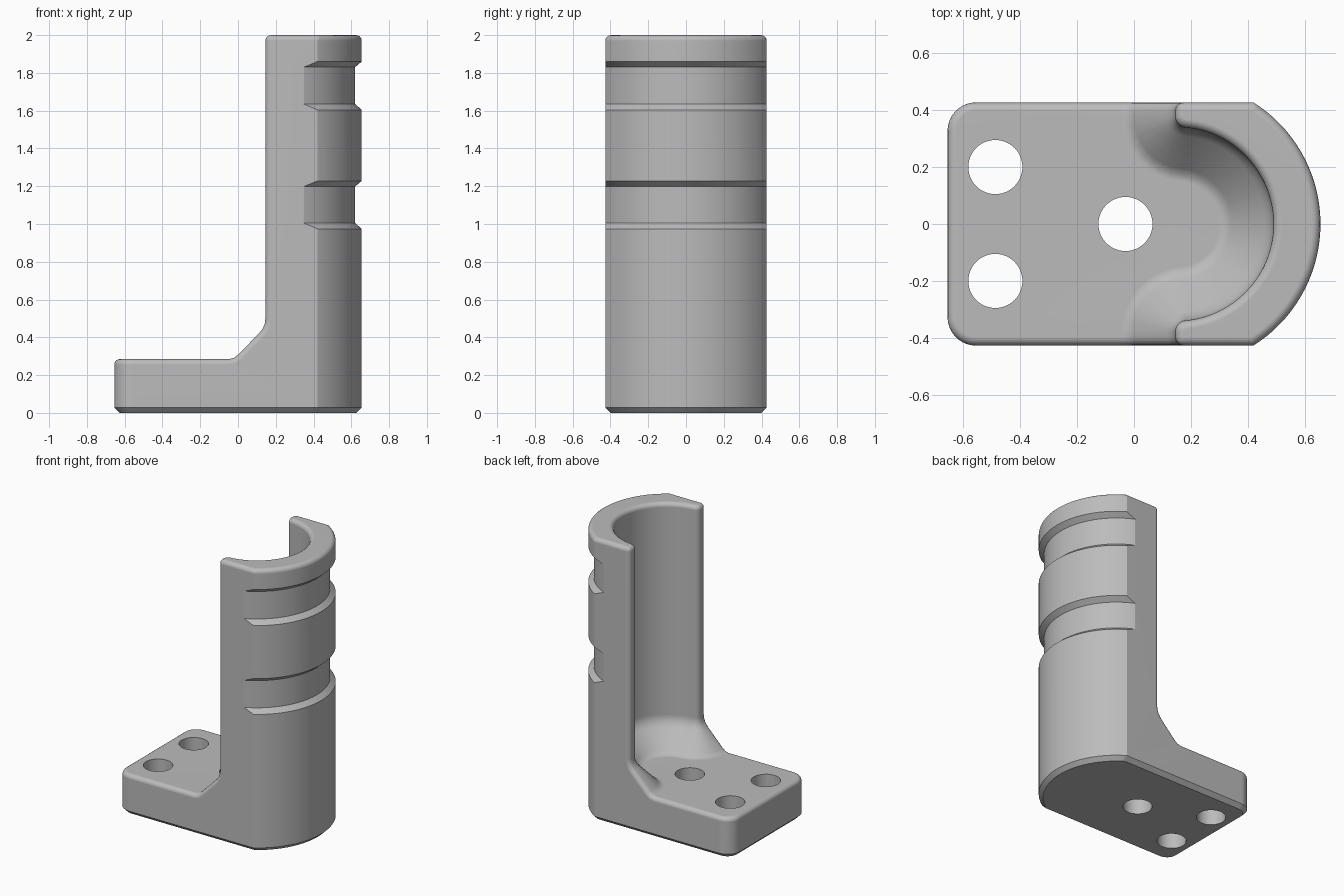
import bpy, bmesh
from math import sin, cos, atan2, sqrt, pi, radians

if "Cube" in bpy.data.objects:
    bpy.data.objects.remove(bpy.data.objects["Cube"])

CX = 0.15            # shared axis of the bore and the rounded back
HALF_Y, LEFT, ROUND_R = 0.427, -0.655, 0.505
BORE_R, END_X, CORNER = 0.34, 0.145, 0.04
FLOOR, TOP = 0.285, 2.0

grey = bpy.data.materials.new("plain grey")
grey.use_nodes = True
colour = (0.5, 0.5, 0.5, 1)
grey.diffuse_color = colour
grey.node_tree.nodes["Principled BSDF"].inputs["Base Color"].default_value = colour


def arc(cx, cy, r, a0, a1, n):
    return [(cx + r * cos(a0 + (a1 - a0) * i / n),
             cy + r * sin(a0 + (a1 - a0) * i / n)) for i in range(n + 1)]


def loft(name, rings, closed=False):
    """Skin equal-length rings of 3D points; cap the ends or join them."""
    bm = bmesh.new()
    rows = [[bm.verts.new(p) for p in ring] for ring in rings]
    n = len(rows[0])
    pairs = list(zip(rows, rows[1:]))
    if closed:
        pairs.append((rows[-1], rows[0]))
    else:
        bm.faces.new(rows[0])
        bm.faces.new(rows[-1])
    for a, b in pairs:
        for i in range(n):
            j = (i + 1) % n
            bm.faces.new((a[i], a[j], b[j], b[i]))
    bmesh.ops.recalc_face_normals(bm, faces=bm.faces)
    mesh = bpy.data.meshes.new(name)
    bm.to_mesh(mesh)
    bm.free()
    obj = bpy.data.objects.new(name, mesh)
    bpy.context.collection.objects.link(obj)
    mesh.materials.append(grey)
    return obj


def mirrored(half):
    return half + [(x, -y) for x, y in reversed(half)]


def outline(inset, z):
    """Footprint: rounded corners on one end, a broad arc on the other."""
    r, y = ROUND_R - inset, HALF_Y - inset
    a = atan2(y, sqrt(r * r - y * y))
    half = arc(CX, 0, r, 0.012, a, 24)
    half += arc(LEFT + 0.1, HALF_Y - 0.1, 0.1 - inset, pi / 2, pi, 10)
    return [(px, py, z) for px, py in mirrored(half)]


def hollow(d, z):
    """Space in front of and inside the wall, shrunk by d near the floor."""
    reach = BORE_R + CORNER
    ex = END_X + CORNER
    ey = sqrt(reach ** 2 - (ex - CX) ** 2)
    a = atan2(ey, ex - CX)
    half = arc(CX, 0, BORE_R - d, 0.02, a, 28)
    half += arc(ex, ey, CORNER + d, a - pi, -pi, 8)[1:]
    half += [(END_X - d, 1), (-1, 1)]
    return [(px, py, z) for px, py in mirrored(half)]


def groove(name, low, high):
    """Ring cutter with sloping sides."""
    profile = [(0.47, low + 0.03), (0.53, low - 0.022),
               (0.53, high + 0.022), (0.47, high - 0.03)]
    n = 128
    return loft(name, [[(CX + r * cos(2 * pi * i / n), r * sin(2 * pi * i / n), z)
                        for r, z in profile] for i in range(n)], closed=True)


def drill(name, x, y):
    return loft(name, [[(px, py, z) for px, py in arc(x, y, 0.095, 0, 2 * pi, 48)[:-1]]
                       for z in (-0.2, FLOOR + 0.3)])


# Solid block with a chamfered foot
bracket = loft("half_round_bracket",
               [outline(0.028, 0), outline(0, 0.028), outline(0, TOP)])

# Hollow with a blended ramp at the floor
ramp = [(0.19, FLOOR), (0.165, 0.292), (0.145, 0.308), (0.03, 0.425),
        (0.012, 0.45), (0.003, 0.475), (0, 0.5), (0, 2.4)]
hollow_cutter = loft("hollow_cutter", [hollow(d, z) for d, z in ramp])

cutters = [groove("lower_groove_cutter", 0.975, 1.228),
           groove("upper_groove_cutter", 1.605, 1.86)]
for label, x, y in (("left", -0.487, 0.2), ("right", -0.487, -0.2), ("centre", -0.03, 0)):
    cutters.append(drill(label + "_hole_cutter", x, y))


def cut(cutter):
    mod = bracket.modifiers.new(cutter.name, 'BOOLEAN')
    mod.operation = 'DIFFERENCE'
    mod.solver = 'EXACT'
    mod.object = cutter
    cutter.hide_render = True


# Round the exposed edges before cutting the crisp grooves and holes
cut(hollow_cutter)
bevel = bracket.modifiers.new("rounded_edges", 'BEVEL')
bevel.width = 0.03
bevel.segments = 4
bevel.limit_method = 'ANGLE'
bevel.angle_limit = radians(50)
bevel.use_clamp_overlap = False
for c in cutters:
    cut(c)

# Bake the cuts, then remove the cutters
graph = bpy.context.evaluated_depsgraph_get()
baked = bpy.data.meshes.new_from_object(bracket.evaluated_get(graph))
bracket.modifiers.clear()
bracket.data = baked
for c in [hollow_cutter] + cutters:
    bpy.data.objects.remove(c)

# Smooth shading with crisp creases
bpy.ops.object.select_all(action='DESELECT')
bracket.select_set(True)
bpy.context.view_layer.objects.active = bracket
bpy.ops.object.shade_smooth_by_angle(angle=radians(28))
weighted = bracket.modifiers.new("even_shading", 'WEIGHTED_NORMAL')
weighted.keep_sharp = True
